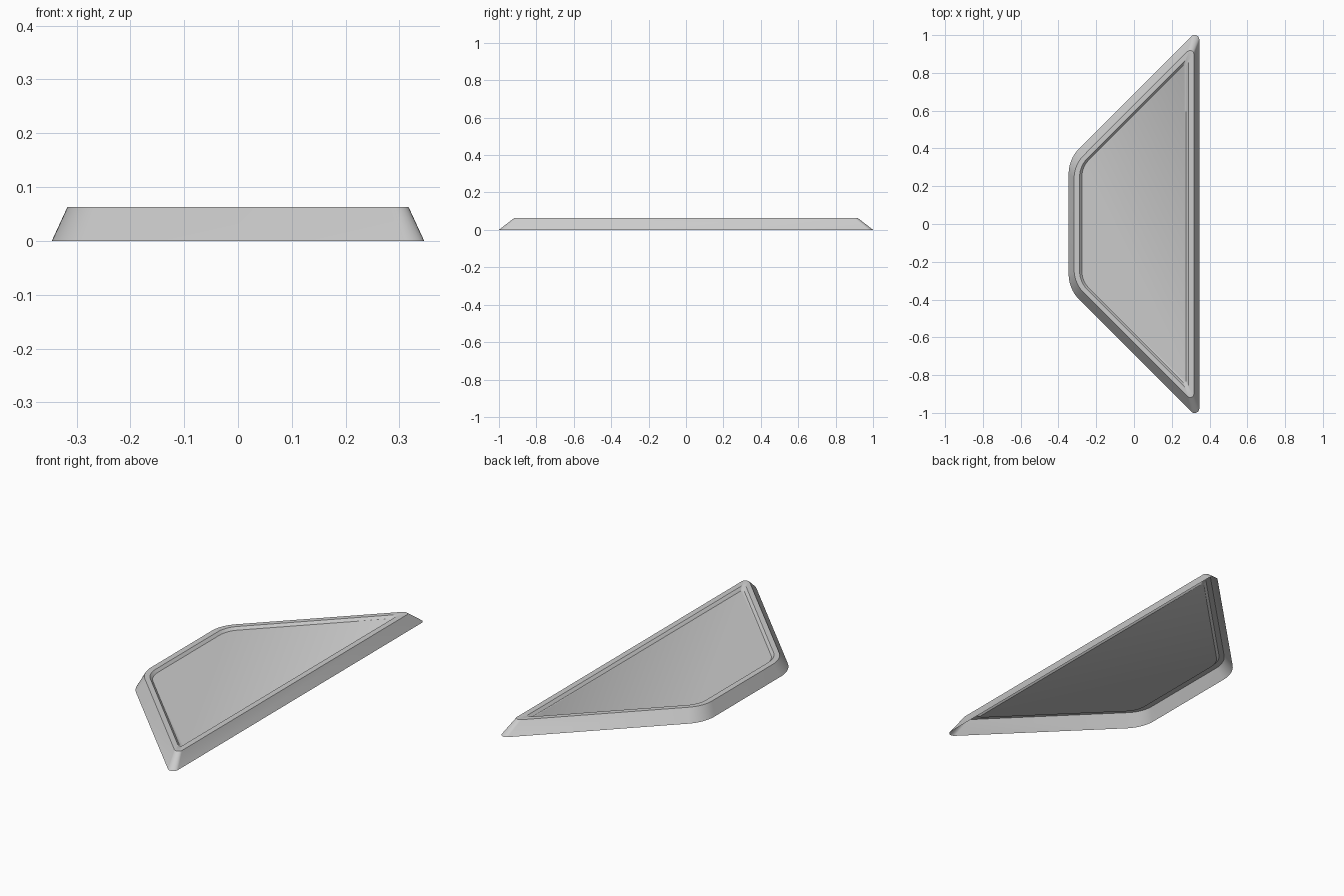
import bpy, bmesh, math
from mathutils import Vector

cube = bpy.data.objects.get("Cube")
if cube:
    bpy.data.objects.remove(cube, do_unlink=True)

grey = bpy.data.materials.new("light grey")
grey.use_nodes = True
colour = (0.6, 0.6, 0.6, 1)
grey.diffuse_color = colour
grey.node_tree.nodes["Principled BSDF"].inputs["Base Color"].default_value = colour

STEPS = 8


def outline(half_width, slant, wide_radius, tip_radius):
    """Rounded trapezoid: long side at +x, 45 degree ends on y = x + slant."""
    w = half_width
    corners = [((w, -w - slant), tip_radius), ((w, w + slant), tip_radius),
               ((-w, slant - w), wide_radius), ((-w, w - slant), wide_radius)]
    points = []
    for i, (corner, radius) in enumerate(corners):
        corner = Vector(corner)
        before = (Vector(corners[i - 1][0]) - corner).normalized()
        after = (Vector(corners[(i + 1) % 4][0]) - corner).normalized()
        half = before.angle(after) / 2
        centre = corner + (before + after).normalized() * radius / math.sin(half)
        start = corner + before * radius / math.tan(half) - centre
        sweep = math.pi - 2 * half
        for s in range(STEPS + 1):
            a = sweep * s / STEPS
            points.append(centre + Vector((start.x * math.cos(a) - start.y * math.sin(a),
                                           start.x * math.sin(a) + start.y * math.cos(a))))
    return points


# Open-bottomed shell: foot, rim edge, recess edge, recess floor
levels = [(0.0, outline(0.346, 0.69, 0.19, 0.025)),
          (0.063, outline(0.317, 0.63, 0.17, 0.02)),
          (0.063, outline(0.288, 0.595, 0.14, 0.012)),
          (0.050, outline(0.276, 0.578, 0.13, 0.010))]

bm = bmesh.new()
rings = [[bm.verts.new((p.x, p.y, z)) for p in pts] for z, pts in levels]
for low, high in zip(rings, rings[1:]):
    n = len(low)
    for i in range(n):
        j = (i + 1) % n
        bm.faces.new((low[i], low[j], high[j], high[i]))
bm.faces.new(rings[-1])

mesh = bpy.data.meshes.new("recessed_panel")
bm.to_mesh(mesh)
bm.free()
mesh.materials.append(grey)
panel = bpy.data.objects.new("recessed_panel", mesh)
bpy.context.collection.objects.link(panel)

bpy.context.view_layer.objects.active = panel
panel.select_set(True)
bpy.ops.object.shade_smooth_by_angle(angle=math.radians(30))
